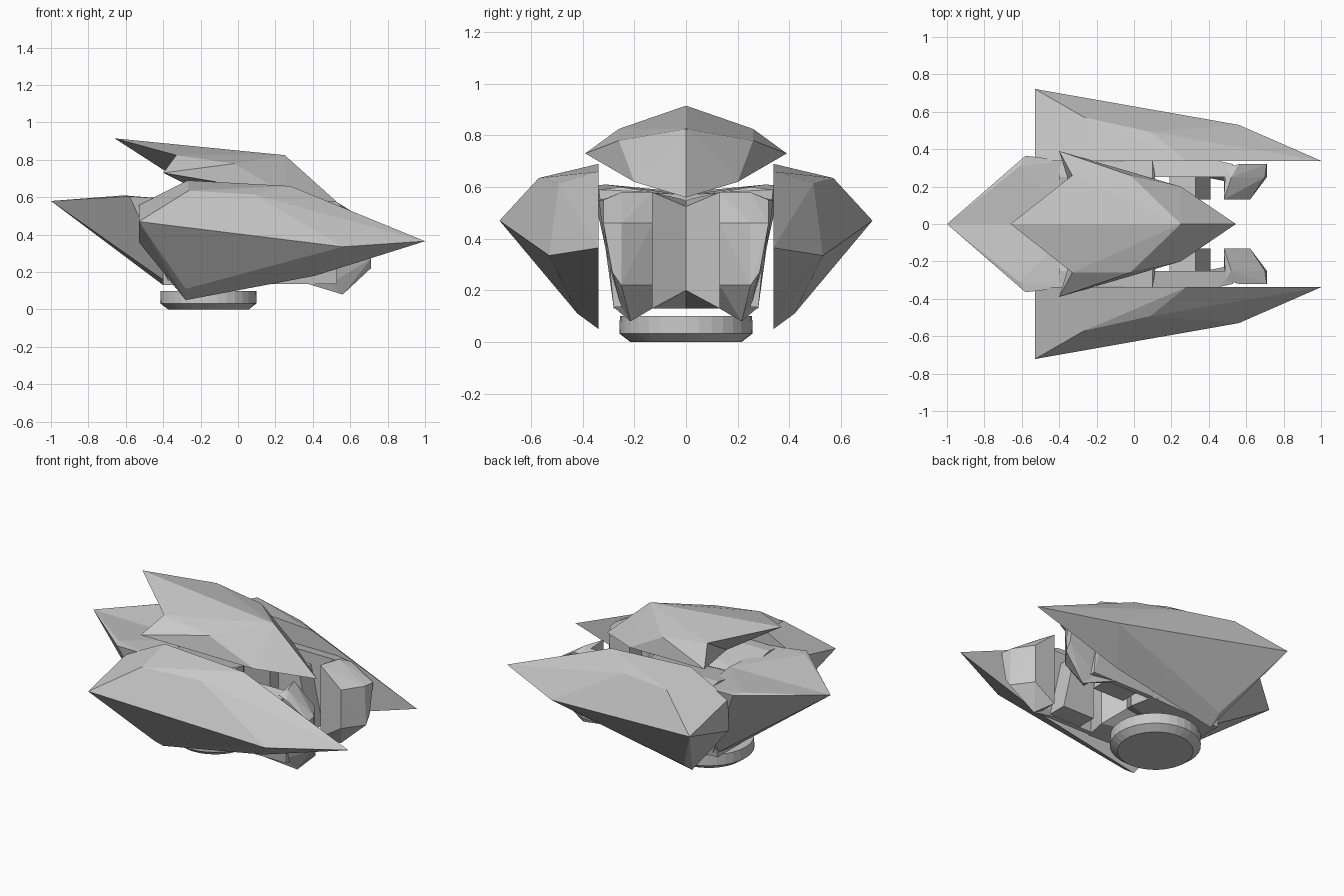
import bpy
import bmesh
import math
from mathutils import Vector

# Remove the default object
cube = bpy.data.objects.get("Cube")
if cube:
    bpy.data.objects.remove(cube, do_unlink=True)

# Single flat grey for every part
GREY = (0.58, 0.58, 0.58, 1.0)
grey = bpy.data.materials.new("matte_grey")
grey.use_nodes = True
grey.diffuse_color = GREY
grey.node_tree.nodes["Principled BSDF"].inputs["Base Color"].default_value = GREY


def add_object(name, bm):
    """Turn a bmesh into a flat shaded object."""
    bmesh.ops.recalc_face_normals(bm, faces=bm.faces)
    mesh = bpy.data.meshes.new(name)
    bm.to_mesh(mesh)
    bm.free()
    mesh.materials.append(grey)
    obj = bpy.data.objects.new(name, mesh)
    bpy.context.collection.objects.link(obj)
    return obj


def mirrored(points):
    """The same points reflected across the centre plane."""
    return [(x, -y, z) for x, y, z in points]


def faceted(name, points):
    """Solid with flat facets stretched over a handful of corners."""
    bm = bmesh.new()
    verts = [bm.verts.new(Vector(p)) for p in points]
    bmesh.ops.convex_hull(bm, input=verts)
    loose = [v for v in bm.verts if not v.link_faces]
    bmesh.ops.delete(bm, geom=loose, context='VERTS')
    bmesh.ops.dissolve_limit(bm, angle_limit=math.radians(2),
                             verts=bm.verts, edges=bm.edges)
    return add_object(name, bm)


def faceted_pair(name, points):
    """One faceted solid on each side of the centre plane."""
    faceted("far_" + name, points)
    faceted("near_" + name, mirrored(points))


# Large armour shells on both sides, flat on the inner plane
INNER = .338
shell_rim = [(1, .365), (.28, .66), (-.27, .69), (-.53, .56),
             (-.53, .36), (-.28, .05), (.41, .18)]
shell_outer = [(-.53, .722, .47), (.56, .53, .335), (-.265, .57, .635),
               (.085, .493, .615), (-.28, .42, .11), (.11, .39, .175)]
faceted_pair("side_shell", [(x, INNER, z) for x, z in shell_rim] + shell_outer)

# Pointed crest: a spine with a long rear beak, and a swept flank each side
beak = (-.66, 0, .915)
brow, nose = (.25, 0, .825), (.545, 0, .56)
underside = (-.28, 0, .67)
shoulder, temple = (-.33, .26, .825), (-.02, .26, .78)
wing, cheek_edge = (-.4, .39, .73), (.25, .2, .62)
faceted_pair("crest_spine", [beak, brow, underside, shoulder, temple])
faceted_pair("crest_flank", [brow, nose, underside, shoulder, temple,
                             wing, cheek_edge])

# Spear-shaped rear of the head, flaring into ears
faceted_pair("rear_spear", [
    (-1, 0, .58), (-.4, 0, .13), (-.3, 0, .57),
    (-.74, .195, .58), (-.61, .31, .61), (-.58, .365, .605),
    (-.36, INNER, .59), (-.36, .26, .13)])

# Middle of the head, with a shallow vertical groove at its front
faceted_pair("head_core", [
    (-.4, 0, .13), (-.4, 0, .55), (.05, 0, .525), (.05, 0, .2),
    (.13, .13, .58), (.13, .13, .13), (.1, .25, .6), (.1, .25, .13),
    (-.4, .25, .6), (-.4, .33, .59), (-.4, .26, .13),
    (.1, INNER, .59), (.1, .28, .13)])

# Rails that join the head to the cheeks
faceted_pair("cheek_rail", [
    (x, y, z) for x, outer in ((.05, INNER), (.45, INNER), (.53, .32))
    for y, z in ((.25, .135), (.25, .57), (outer, .55), (.28, .135))])

# Sloping ribs between head and cheeks
faceted_pair("inner_rib", [
    (x, y, z) for y in (.13, .27)
    for x, z in ((.19, .14), (.19, .5), (.33, .5), (.41, .14))])

# Cheek columns, with a keel running back under the rail
faceted_pair("cheek", [
    (.48, .13, .58), (.52, .25, .58), (.56, .32, .55), (.49, .3, .56),
    (.62, .13, .46), (.7, .25, .46), (.71, .32, .46),
    (.62, .13, .22), (.71, .25, .22), (.71, .285, .27),
    (.48, .13, .13), (.56, .215, .08), (.48, .25, .13), (.5, .3, .3)])
faceted_pair("cheek_keel", [
    (.38, .25, .135), (.38, .28, .135), (.56, .215, .08),
    (.54, .25, .25), (.54, .28, .25)])

# Round neck disc, lathed from a short profile
bm = bmesh.new()
SIDES = 32
rings = []
for radius, z in ((.215, 0), (.258, .033), (.256, .1)):
    angles = [math.tau * i / SIDES for i in range(SIDES)]
    rings.append([bm.verts.new((radius * math.cos(a) - .158,
                                radius * math.sin(a), z)) for a in angles])
for lower, upper in zip(rings, rings[1:]):
    for i in range(SIDES):
        j = (i + 1) % SIDES
        bm.faces.new((lower[i], lower[j], upper[j], upper[i]))
bm.faces.new(rings[0])
bm.faces.new(rings[-1])
add_object("neck_disc", bm)
